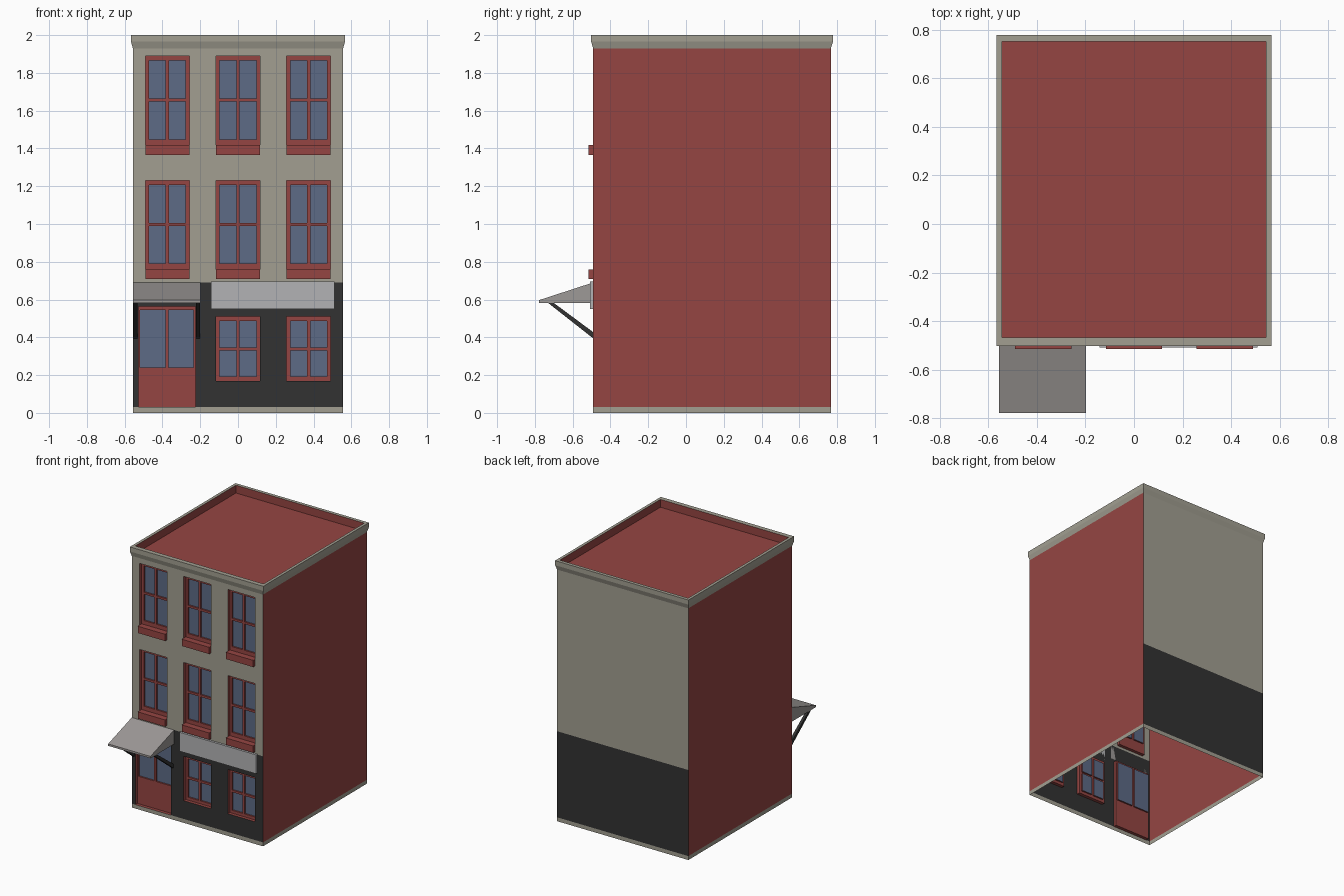
import bpy, bmesh

if "Cube" in bpy.data.objects:
    bpy.data.objects.remove(bpy.data.objects["Cube"])


def mat(name, r, g, b):
    m = bpy.data.materials.new(name)
    m.diffuse_color = (r, g, b, 1)
    m.use_nodes = True
    m.node_tree.nodes["Principled BSDF"].inputs["Base Color"].default_value = m.diffuse_color
    return m


STONE = mat("stone", 0.36, 0.345, 0.285)
DARK = mat("dark", 0.032, 0.032, 0.032)
RED = mat("red", 0.30, 0.06, 0.055)
GLASS = mat("glass", 0.11, 0.145, 0.24)
SIGN = mat("sign_grey", 0.45, 0.45, 0.46)
CANVAS = mat("awning_grey", 0.34, 0.32, 0.31)
MATS = [STONE, DARK, RED, GLASS, SIGN, CANVAS]

W, YF, YB = 0.557, -0.492, 0.767      # wall half width, front, back
BASE, SHOP, EAVE, TOP, ROOF = 0.03, 0.69, 1.93, 2.0, 1.94


class Part:
    """Collects coloured faces into one mesh object."""

    def __init__(self, name):
        self.name, self.bm = name, bmesh.new()

    def face(self, pts, m):
        f = self.bm.faces.new([self.bm.verts.new(p) for p in pts])
        f.material_index = MATS.index(m)

    def front(self, x0, x1, z0, z1, y, m):
        self.face([(x0, y, z0), (x1, y, z0), (x1, y, z1), (x0, y, z1)], m)

    def reveal(self, x0, x1, z0, z1, ya, yb, m):
        c = [(x0, z0), (x0, z1), (x1, z1), (x1, z0)]
        for (ax, az), (bx, bz) in zip(c, c[1:] + c[:1]):
            self.face([(ax, ya, az), (bx, ya, bz), (bx, yb, bz), (ax, yb, az)], m)

    def sheet(self, xs, zs, y, holes, color):
        """Front-facing grid of faces that leaves the holes open."""
        xs = sorted(set(xs + [v for h in holes for v in h[:2]]))
        zs = sorted(set(zs + [v for h in holes for v in h[2:]]))
        for x0, x1 in zip(xs, xs[1:]):
            for z0, z1 in zip(zs, zs[1:]):
                x, z = (x0 + x1) / 2, (z0 + z1) / 2
                if not any(a < x < b and c < z < d for a, b, c, d in holes):
                    self.front(x0, x1, z0, z1, y, color(z))

    def prism(self, profile, x0, x1, m):
        """Side profile of (y, z) points, extruded along x."""
        self.face([(x0, y, z) for y, z in profile], m)
        self.face([(x1, y, z) for y, z in reversed(profile)], m)
        for (ay, az), (by, bz) in zip(profile, profile[1:] + profile[:1]):
            self.face([(x1, ay, az), (x1, by, bz), (x0, by, bz), (x0, ay, az)], m)

    def done(self, closed=False):
        bmesh.ops.remove_doubles(self.bm, verts=self.bm.verts, dist=1e-5)
        if closed:
            bmesh.ops.recalc_face_normals(self.bm, faces=self.bm.faces)
        me = bpy.data.meshes.new(self.name)
        self.bm.to_mesh(me)
        self.bm.free()
        for m in MATS:
            me.materials.append(m)
        bpy.context.collection.objects.link(bpy.data.objects.new(self.name, me))


def box(name, x0, x1, y0, y1, z0, z1, m):
    p = Part(name)
    p.prism([(y0, z0), (y1, z0), (y1, z1), (y0, z1)], x0, x1, m)
    p.done(True)


def glazed_unit(name, rect, panes):
    """Recessed red frame with slightly deeper glass panes."""
    p = Part(name)
    yf, yg = YF + 0.025, YF + 0.037
    p.reveal(*rect, YF, yf, RED)
    p.sheet(list(rect[:2]), list(rect[2:]), yf, panes, lambda z: RED)
    for r in panes:
        p.reveal(*r, yf, yg, RED)
        p.front(*r, yg, GLASS)
    p.done()


# Windows and their sills
holes = []
for row, (z0, z1) in enumerate([(0.17, 0.51), (0.76, 1.23), (1.417, 1.89)]):
    for col, cx in enumerate([-0.374, 0, 0.374]):
        if row == 0 and col == 0:
            continue
        rect = (cx - 0.116, cx + 0.116, z0, z1)
        holes.append(rect)
        lo, hi = z0 + (0.022 if row == 0 else 0.03), z1 - 0.024
        mid = (lo + hi) / 2
        panes = [(cx + a, cx + b, c, d) for a, b in ((-0.097, -0.009), (0.009, 0.097))
                 for c, d in ((lo, mid - 0.008), (mid + 0.008, hi))]
        glazed_unit(f"window_{row}_{col}", rect, panes)
        if row:
            box(f"window_sill_{row}_{col}", rect[0], rect[1], -0.515, YF + 0.025,
                z0 - 0.052, z0, RED)

# Double door
door = (-0.527, -0.226, BASE, 0.562)
holes.append(door)
glazed_unit("door", door, [(-0.518, -0.385, 0.24, 0.545), (-0.368, -0.235, 0.24, 0.545)])


def band(z):
    return STONE if z < BASE or z > SHOP else DARK


# Open-bottomed shell of walls
p = Part("front_wall")
p.sheet([-W, W], [0, BASE, SHOP, EAVE], YF, holes, band)
p.done()
p = Part("back_and_side_walls")
for z0, z1 in ((0, BASE), (BASE, SHOP), (SHOP, EAVE)):
    p.front(W, -W, z0, z1, YB, band((z0 + z1) / 2))
for s, ya, yb in ((1, YF, YB), (-1, YB, YF)):
    for z0, z1, m in ((0, BASE, STONE), (BASE, EAVE, RED)):
        p.face([(s * W, ya, z0), (s * W, yb, z0), (s * W, yb, z1), (s * W, ya, z1)], m)
p.done()

# Flared cornice, parapet and roof as stacked rectangular rings
p = Part("cornice_and_roof")
rings = [(W, YF, YB, EAVE), (0.566, -0.502, 0.778, 1.965), (0.566, -0.502, 0.778, TOP),
         (0.544, -0.467, 0.752, TOP), (0.544, -0.467, 0.752, ROOF)]
loops = [[(-w, a, z), (w, a, z), (w, b, z), (-w, b, z)] for w, a, b, z in rings]
for i, (lo, hi) in enumerate(zip(loops, loops[1:])):
    for k in range(4):
        n = (k + 1) % 4
        p.face([lo[k], lo[n], hi[n], hi[k]], RED if i == 3 else STONE)
p.face(loops[-1], RED)
p.done()

# Blank shop sign
box("sign_board", -0.142, 0.51, -0.509, YF, 0.55, 0.695, SIGN)

# Awning wedge over the door with two struts
p = Part("awning")
p.prism([(YF, 0.582), (YF, 0.69), (-0.778, 0.597), (-0.778, 0.582)], -0.557, -0.198, CANVAS)
p.done(True)
for side, x0 in (("left", -0.553), ("right", -0.222)):
    p = Part(f"awning_strut_{side}")
    p.prism([(-0.73, 0.582), (-0.70, 0.582), (YF, 0.428), (YF, 0.395)], x0, x0 + 0.021, DARK)
    p.done(True)
